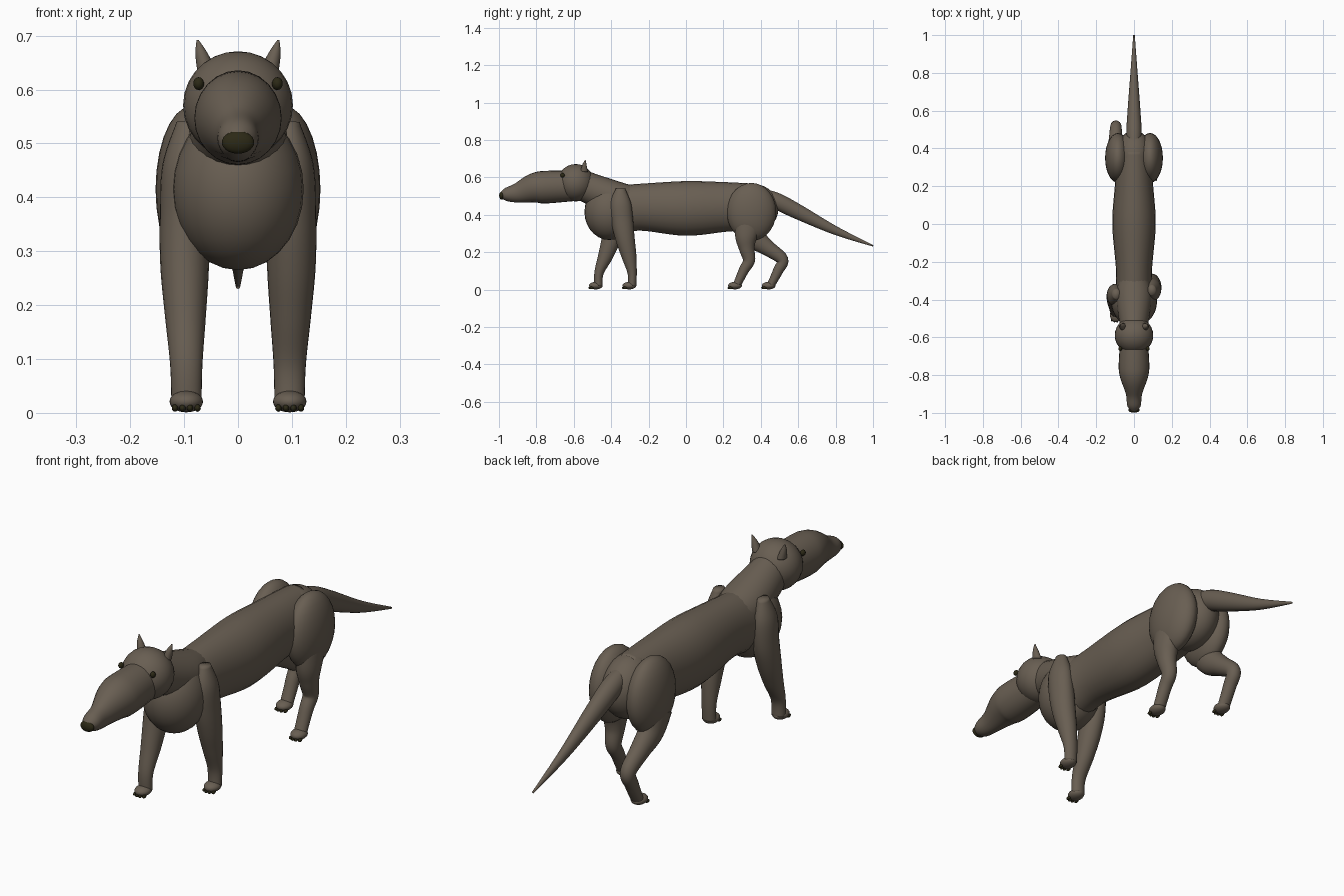
import bpy, bmesh, math
from mathutils import Vector, Matrix

if "Cube" in bpy.data.objects:
    bpy.data.objects.remove(bpy.data.objects["Cube"])


def material(name, rgb):
    mat = bpy.data.materials.new(name)
    mat.use_nodes = True
    mat.diffuse_color = (*rgb, 1)
    mat.node_tree.nodes["Principled BSDF"].inputs["Base Color"].default_value = (*rgb, 1)
    return mat


FUR = material("brown fur", (.14, .113, .085))
DARK = material("dark olive", (.025, .022, .008))


def finish(name, bm, mat):
    bmesh.ops.recalc_face_normals(bm, faces=bm.faces)
    for face in bm.faces:
        face.smooth = True
    mesh = bpy.data.meshes.new(name)
    bm.to_mesh(mesh)
    bm.free()
    mesh.materials.append(mat)
    obj = bpy.data.objects.new(name, mesh)
    bpy.context.collection.objects.link(obj)


def ball(name, centre, radii, mat=FUR, segments=28):
    bm = bmesh.new()
    shape = Matrix.Translation(centre) @ Matrix.Diagonal((*radii, 1))
    bmesh.ops.create_uvsphere(bm, u_segments=segments, v_segments=segments // 2,
                              radius=1, matrix=shape)
    finish(name, bm, mat)


def spline(rows, steps=6):
    """Smooth curve through rows of x, y, z, half width, half depth."""
    rows = [Vector(row) for row in rows]
    padded = [rows[0], *rows, rows[-1]]
    points = []
    for before, start, end, after in zip(padded, padded[1:], padded[2:], padded[3:]):
        pull_start, pull_end = (end - before) / 2, (after - start) / 2
        for step in range(steps):
            t = step / steps
            ease = t * t * (3 - 2 * t)
            points.append(start.lerp(end, ease) + pull_start * t * (1 - t) ** 2
                          - pull_end * t * t * (1 - t))
    return points + [rows[-1]]


def limb(name, rows, sides=24):
    """Oval sections swept along a smooth path."""
    points = spline(rows)
    bm = bmesh.new()
    rings = []
    for i, point in enumerate(points):
        x, y, z, width, depth = point
        along = points[min(i + 1, len(points) - 1)] - points[max(i - 1, 0)]
        across = Vector((0, -along[2], along[1])).normalized()
        ring = []
        for k in range(sides):
            angle = math.tau * k / sides
            offset = Vector((width * math.cos(angle), 0, 0)) + across * depth * math.sin(angle)
            ring.append(bm.verts.new(Vector((x, y, z)) + offset))
        rings.append(ring)
    for low, high in zip(rings, rings[1:]):
        for k in range(sides):
            bm.faces.new((low[k - 1], low[k], high[k], high[k - 1]))
    bm.faces.new(rings[0])
    bm.faces.new(rings[-1])
    finish(name, bm, FUR)


def middle_limb(name, *rows):
    limb(name, [(0, *row) for row in rows])


def leg(name, side, path, widths, depths, foot_y):
    """Leg along a path of y, z points, with a foot and four claws."""
    rows = [(side * (.09 + width / 5), y, z, width, depth)
            for (y, z), width, depth in zip(path, widths, depths)]
    limb(f"{name}_leg", rows)
    foot_x = side * .096
    ball(f"{name}_foot", (foot_x, foot_y, .021), (.031, .037, .02))
    for k in range(4):
        offset = (k - 1.5) * .014
        ball(f"{name}_claw_{k + 1}", (foot_x + offset, foot_y - .031 + abs(offset) * .4, .009),
             (.006, .012, .007), DARK, 12)


# Torso, neck and tail
ball("chest", (0, -.41, .415), (.122, .133, .15))
middle_limb("torso", (-.42, .42, .1, .13), (-.25, .44, .095, .125), (0, .434, .115, .146),
            (.22, .442, .1, .132), (.38, .44, .09, .125))
ball("rump", (0, .36, .435), (.1, .135, .13))
middle_limb("neck", (-.27, .47, .07, .08), (-.38, .49, .095, .09), (-.56, .56, .07, .08))
middle_limb("tail", (.38, .51, .03, .035), (.48, .475, .04, .044), (.6, .415, .034, .04),
            (.8, .315, .019, .023), (1, .234, .004, .004))

# Head and face
ball("head", (0, -.59, .571), (.102, .098, .1))
middle_limb("snout", (-.58, .555, .07, .08), (-.74, .548, .081, .087), (-.81, .543, .074, .08),
            (-.9, .517, .043, .053), (-.96, .508, .036, .036), (-.99, .503, .018, .016))
ball("nose", (0, -.985, .502), (.03, .014, .021), DARK)
for name, side in (("left", 1), ("right", -1)):
    ball(f"{name}_eye", (side * .073, -.66, .611), (.01, .012, .012), DARK, 16)
    limb(f"{name}_ear", [(side * .057, -.545, .63, .018, .02),
                         (side * .067, -.543, .665, .012, .012),
                         (side * .075, -.538, .692, .002, .002)])
    ball(f"{name}_thigh", (side * .085, .35, .415), (.068, .132, .155))

# Front legs share their heights; the stride moves them forward or back
heights = (.54, .46, .36, .27, .18, .09, .02)
widths = (.02, .042, .046, .045, .038, .03, .028)
depths = (.025, .056, .058, .051, .04, .025, .022)
for name, side, stride, foot_y in (
        ("left_front", 1, (-.35, -.35, -.34, -.325, -.305, -.288, -.288), -.303),
        ("right_front", -1, (-.37, -.375, -.38, -.4, -.43, -.465, -.468), -.482)):
    leg(name, side, list(zip(stride, heights)), widths, depths, foot_y)

# Hind legs bend back at the hock
widths = (.045, .045, .037, .03, .027, .026)
depths = (.08, .06, .042, .032, .027, .021)
leg("left_hind", 1, [(.34, .38), (.322, .285), (.325, .22), (.337, .155), (.31, .105),
                     (.27, .02)], widths, depths, .262)
leg("right_hind", -1, [(.33, .35), (.37, .275), (.44, .22), (.515, .16), (.492, .1),
                       (.452, .02)], widths, depths, .442)
